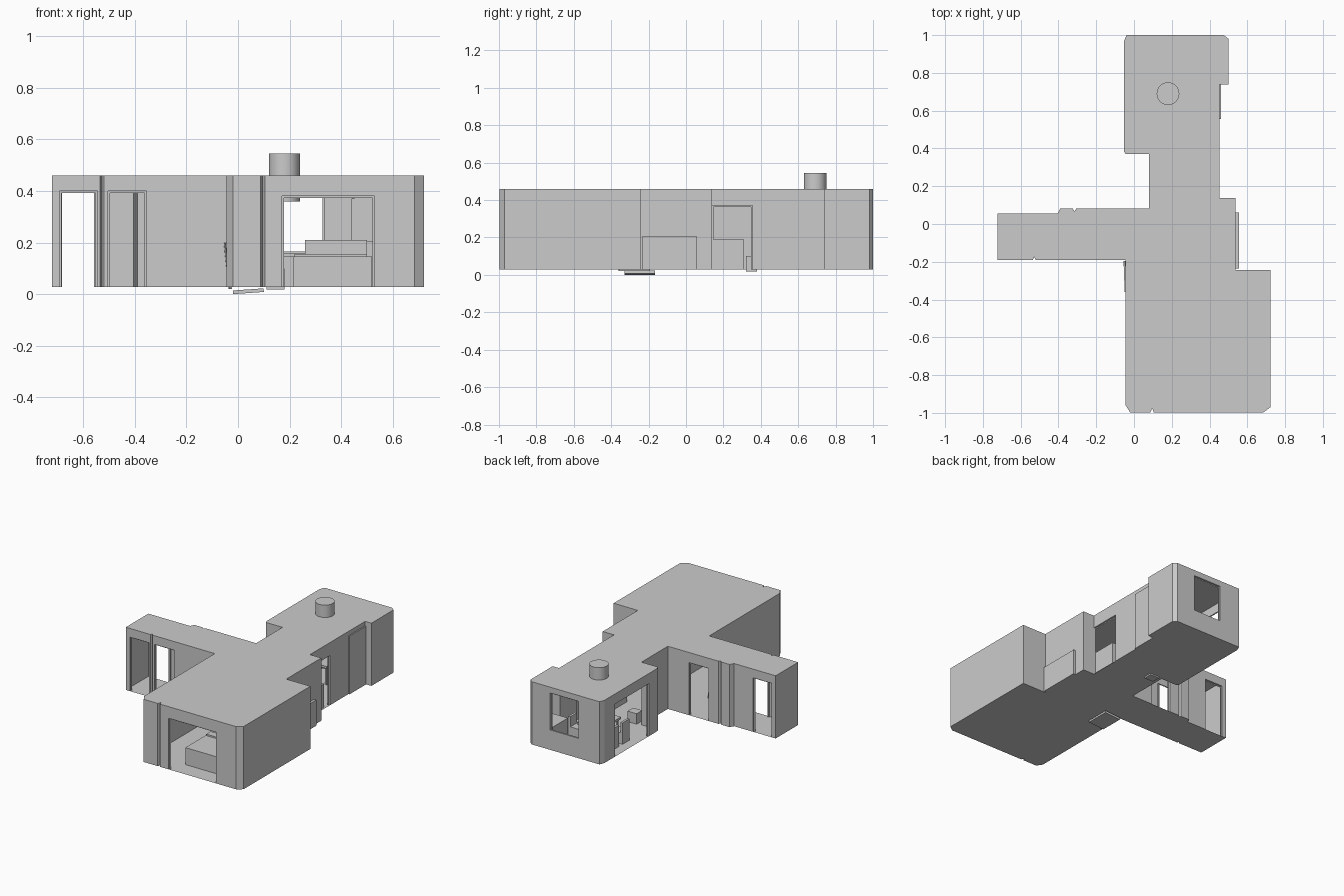
import bpy, bmesh, math
from mathutils import Vector

if "Cube" in bpy.data.objects:
    bpy.data.objects.remove(bpy.data.objects["Cube"])

FLOOR, ROOF = 0.028, 0.46


def make_object(name, bm):
    mesh = bpy.data.meshes.new(name)
    bm.to_mesh(mesh)
    bm.free()
    obj = bpy.data.objects.new(name, mesh)
    bpy.context.collection.objects.link(obj)
    return obj


def quad(bm, *pts):
    bm.faces.new([bm.verts.new(p) for p in pts])


def box(name, x, y, z, rot=(0, 0, 0)):
    """Box from (min, max) ranges, turned about its centre."""
    bm = bmesh.new()
    bmesh.ops.create_cube(bm, size=1)
    bmesh.ops.scale(bm, verts=bm.verts, vec=(x[1] - x[0], y[1] - y[0], z[1] - z[0]))
    obj = make_object(name, bm)
    obj.location = (sum(x) / 2, sum(y) / 2, sum(z) / 2)
    obj.rotation_euler = rot
    return obj


def wall(name, a, b, holes=()):
    """Thin wall from a to b; each hole is (start, end, sill, head, reveal depth)."""
    bm = bmesh.new()
    a, b = Vector((*a, 0)), Vector((*b, 0))
    axis = 0 if abs(b.x - a.x) > abs(b.y - a.y) else 1
    run = (b - a).normalized()
    out = Vector((run.y, -run.x, 0))

    def at(c, z, d=0.0):
        t = (c - a[axis]) / (b[axis] - a[axis])
        return a.lerp(b, t) + Vector((0, 0, z)) + out * d

    def panel(c0, c1, z0, z1):
        if z1 - z0 > 1e-4 and abs(c1 - c0) > 1e-4:
            quad(bm, at(c0, z0), at(c1, z0), at(c1, z1), at(c0, z1))

    sign = 1 if b[axis] > a[axis] else -1
    pos = a[axis]
    for h in sorted(holes, key=lambda h: sign * h[0]):
        c0, c1 = (h[0], h[1]) if sign > 0 else (h[1], h[0])
        z0, z1, d = h[2:]
        panel(pos, c0, FLOOR, ROOF)
        panel(c0, c1, FLOOR, z0)
        panel(c0, c1, z1, ROOF)
        # reveal around the opening
        ring = [(c0, z0), (c1, z0), (c1, z1), (c0, z1)]
        for p, q in zip(ring, ring[1:] + ring[:1]):
            quad(bm, at(*p), at(*q), at(*q, d), at(*p, d))
        # narrow casing face on both jambs and the head
        e = 0.008 * sign
        quad(bm, at(c0, z0, d), at(c0 + e, z0, d), at(c0 + e, z1, d), at(c0, z1, d))
        quad(bm, at(c1 - e, z0, d), at(c1, z0, d), at(c1, z1, d), at(c1 - e, z1, d))
        quad(bm, at(c0, z1 - .008, d), at(c1, z1 - .008, d), at(c1, z1, d), at(c0, z1, d))
        pos = c1
    panel(pos, b[axis], FLOOR, ROOF)
    return make_object(name, bm)


# Counter-clockwise footprint; each corner carries the openings of the wall after it
plan = [
    ((-0.044, -0.96), []), ((-0.02, -0.998), []),
    ((0.087, -0.998), []), ((0.096, -0.975), []),
    ((0.105, -0.998), [(0.17, 0.53, FLOOR, 0.38, -0.012)]),
    ((0.685, -0.998), []), ((0.722, -0.97), []), ((0.722, -0.243), []),
    ((0.538, -0.243), []), ((0.538, 0.138), []),
    ((0.452, 0.138), [(0.14, 0.355, FLOOR, 0.37, -0.012)]),
    ((0.452, 0.738), []), ((0.50, 0.738), []), ((0.50, 0.98), []),
    ((0.475, 1.0), [(0.12, 0.335, 0.165, 0.42, -0.012)]),
    ((-0.04, 1.0), []),
    ((-0.054, 0.965), [(0.48, 0.85, FLOOR, 0.39, -0.012)]),
    ((-0.054, 0.385), []), ((-0.044, 0.37), []), ((0.08, 0.37), []),
    ((0.08, 0.083), [(-0.23, -0.08, FLOOR, 0.39, -0.012)]),
    ((-0.305, 0.083), []), ((-0.315, 0.068), []), ((-0.325, 0.083), []),
    ((-0.39, 0.083), []),
    ((-0.405, 0.055), [(-0.69, -0.55, FLOOR, 0.40, -0.012)]),
    ((-0.722, 0.055), []),
    ((-0.722, -0.19), [(-0.692, -0.545, FLOOR, 0.40, -0.012)]),
    ((-0.535, -0.19), []), ((-0.528, -0.175), []),
    ((-0.52, -0.19), [(-0.505, -0.355, FLOOR, 0.40, -0.012)]),
    ((-0.044, -0.19), []),
]
for i, (corner, holes) in enumerate(plan):
    wall(f"wall_{i:02d}", corner, plan[(i + 1) % len(plan)][0], holes)

# Floor and flat roof
for name, z in (("floor", FLOOR), ("roof", ROOF)):
    bm = bmesh.new()
    bm.faces.new([bm.verts.new((*c, z)) for c, _ in plan])
    make_object(name, bm)

# Hanging lamp drum poking through the roof
bm = bmesh.new()
bmesh.ops.create_cone(bm, cap_ends=True, segments=32, radius1=0.06, radius2=0.06, depth=0.185)
lamp = make_object("lamp_drum", bm)
lamp.location = (0.18, 0.69, 0.4525)
for p in lamp.data.polygons:
    p.use_smooth = len(p.vertices) == 4

# Pieces projecting from the east side
box("east_cabinet", (0.46, 0.555), (-0.235, 0.06), (FLOOR, 0.205))
box("east_door_panel", (0.445, 0.46), (0.557, 0.738), (FLOOR, 0.43))

# Living room furniture
box("sofa_seat", (0.215, 0.52), (-0.88, -0.66), (FLOOR, 0.145))
box("sofa_back", (0.22, 0.50), (-0.66, -0.61), (FLOOR, 0.155))
box("sideboard", (0.26, 0.50), (-0.55, -0.36), (FLOOR, 0.21))

# Kitchen counter behind the east opening
box("counter", (0.35, 0.44), (0.145, 0.31), (FLOOR, 0.19))

# Dining table and chairs below the lamp
box("table_top", (0.09, 0.27), (0.58, 0.80), (0.145, 0.16))
for i, x in enumerate((0.10, 0.25)):
    for j, y in enumerate((0.59, 0.78)):
        box(f"table_leg_{i}{j}", (x, x + .012), (y, y + .012), (FLOOR, 0.145))
for i, y in enumerate((0.60, 0.71)):
    for side in (-1, 1):
        x = 0.18 + side * 0.12
        box(f"chair_seat_{i}{side}", (x - .04, x + .04), (y, y + .075), (FLOOR, 0.105))
        box(f"chair_back_{i}{side}", (x + side * .04 - .008, x + side * .04 + .008),
            (y, y + .075), (FLOOR, 0.175))
box("bench", (0.34, 0.47), (0.80, 0.97), (FLOOR, 0.17))

# Loose pieces cutting through the floor and the west wall
box("tilted_mat", (-0.02, 0.10), (-0.33, -0.165), (0.008, 0.022), (0, math.radians(-4), 0)).location.z = 0.0112
box("sunken_stool", (0.11, 0.18), (0.32, 0.38), (0.018, 0.10))
box("leaning_leaf", (-0.043, -0.035), (-0.36, -0.195), (0.02, 0.2),
    (0, math.radians(-6), math.radians(2)))
